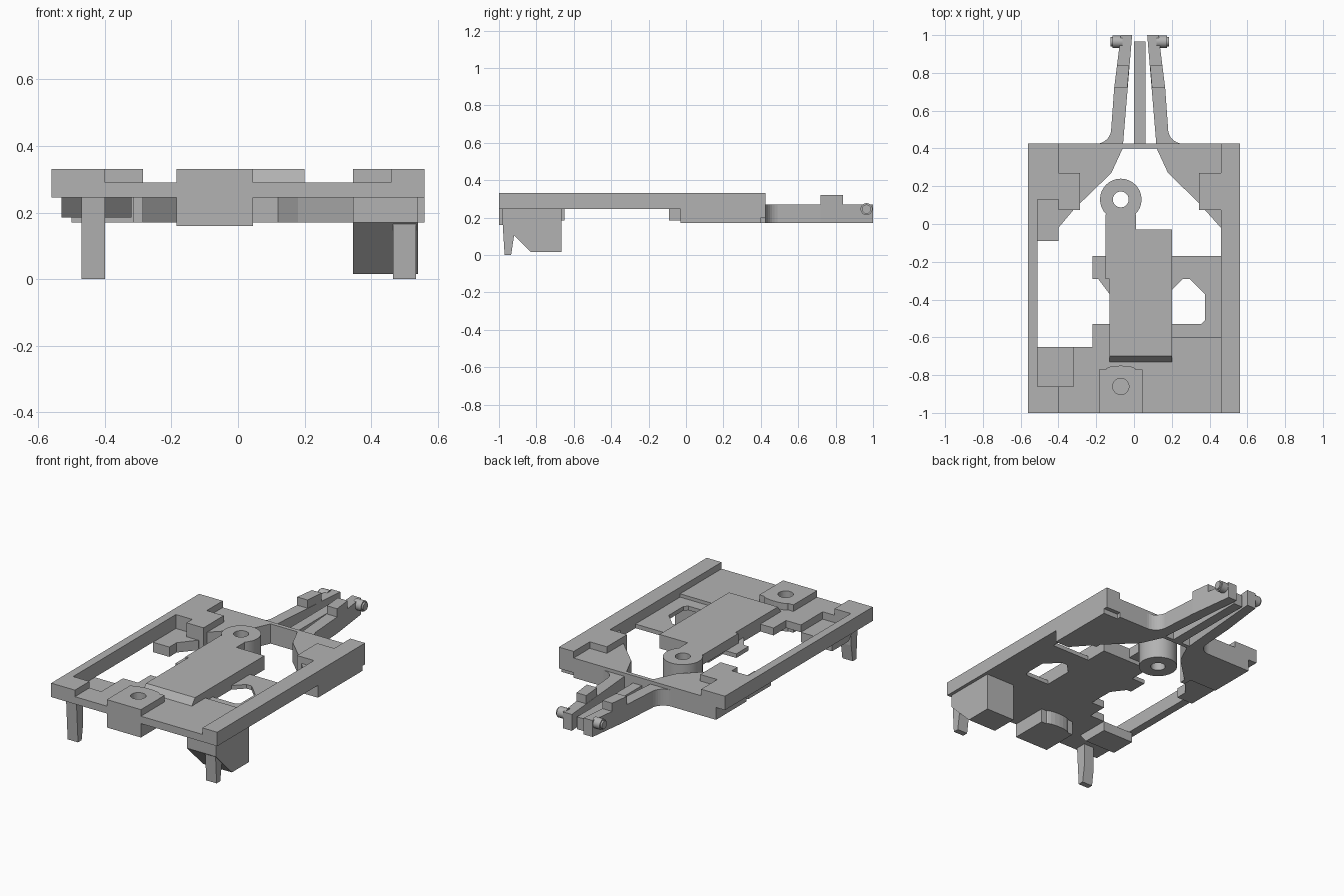
import bpy
from math import sin, cos, pi

old = bpy.data.objects.get("Cube")
if old:
    bpy.data.objects.remove(old, do_unlink=True)

grey = bpy.data.materials.new("plain_grey")
grey.use_nodes = True
shade = (0.45, 0.45, 0.45, 1)
grey.diffuse_color = shade
grey.node_tree.nodes["Principled BSDF"].inputs["Base Color"].default_value = shade

# Shared levels and edges
underside, sill, plate_top, deck, top = 0.17, 0.245, 0.27, 0.29, 0.33
front, rear = -1, 0.425
half_width = 0.56
rail_inner = -0.51
corner_inner = -0.4
deck_left = 0.46
pocket_front, pocket_back, pocket_left = -0.86, -0.65, -0.32
bar_right, bar_left, bar_front, bar_back = -0.13, 0.2, -0.73, -0.03
centre = 0.03
pivot_x, pivot_y = -0.07, 0.13


def circle(x, y, radius, start=0, sweep=2 * pi, count=32):
    angles = [start + sweep * step / count for step in range(count)]
    return [(x + radius * cos(angle), y + radius * sin(angle)) for angle in angles]


def rectangle(left, right, near, far):
    return [(left, near), (right, near), (right, far), (left, far)]


def prism(name, outline, low, high, holes=(), sideways=False, smooth=False):
    """Extrude an outline along z, or a (y, z) outline along x when sideways."""
    curve = bpy.data.curves.new(name, "CURVE")
    curve.dimensions = "2D"
    curve.fill_mode = "BOTH"
    curve.extrude = (high - low) / 2
    for loop in [outline, *holes]:
        spline = curve.splines.new("POLY")
        spline.points.add(len(loop) - 1)
        for point, (across, along) in zip(spline.points, loop):
            point.co = (across, along, 0, 1)
        spline.use_cyclic_u = True
    part = bpy.data.objects.new(name, curve)
    bpy.context.collection.objects.link(part)
    middle = (low + high) / 2
    if sideways:
        part.rotation_euler = (pi / 2, 0, pi / 2)
        part.location.x = middle
    else:
        part.location.z = middle
    bpy.ops.object.select_all(action="DESELECT")
    part.select_set(True)
    bpy.context.view_layer.objects.active = part
    bpy.ops.object.convert(target="MESH")
    part = bpy.context.object
    part.data.materials.clear()
    part.data.materials.append(grey)
    if smooth:
        bpy.ops.object.shade_smooth_by_angle()
    else:
        bpy.ops.object.shade_flat()


def box(name, left, right, near, far, low, high):
    prism(name, rectangle(left, right, near, far), low, high)


# Side rails and raised corners
box("right_rail", -half_width, rail_inner, front, rear, sill, top)
box("left_rail", deck_left, half_width, front, rear, sill, top)
box("front_corner", rail_inner, corner_inner, front, pocket_front, sill, top)
box("rear_corner", rail_inner, corner_inner, pivot_y, rear, sill, top)

# Front deck, stepping back around the front pocket
step_left, step_back, deck_back = -0.22, -0.53, -0.6
prism("front_deck", [(rail_inner, front), (deck_left, front), (deck_left, deck_back), (bar_left, deck_back),
                     (bar_left, step_back), (step_left, step_back), (step_left, pocket_back),
                     (pocket_left, pocket_back), (pocket_left, pocket_front), (rail_inner, pocket_front)],
      sill, deck)

# Lower plate with a cut corner window, and its side tab
plate_back = -0.17
window_back, window_left, cut = -0.29, 0.375, 0.08
bevel = 0.02
window = [(bar_left, step_back), (window_left - bevel, step_back), (window_left, step_back + bevel),
          (window_left, window_back - cut), (window_left - cut, window_back),
          (bar_left + cut - bevel, window_back), (bar_left, window_back - cut + bevel)]
prism("lower_plate", rectangle(bar_right, deck_left, deck_back, plate_back), sill, plate_top, holes=[window])
prism("plate_tab", [(step_left, plate_back), (step_left, window_back), (step_left + centre, window_back),
                    (bar_right, window_back - cut), (bar_right, plate_back)], sill, plate_top)

# Pocket floors beside the right rail
pocket_bottom = 0.185
prism("front_pocket", [(pocket_front, sill), (pocket_front + 0.05, pocket_bottom),
                       (pocket_back, pocket_bottom), (pocket_back, sill)],
      rail_inner - bevel, pocket_left, sideways=True)
gusset_front, gusset_back = -0.02, 0.075
prism("rear_pocket", [(rail_inner, -0.09), (corner_inner, -0.09), (corner_inner, gusset_front),
                      (pocket_left, gusset_back), (pocket_left, pivot_y), (rail_inner, pivot_y)],
      pocket_bottom, sill)

# Rear crossbar, shoulders, arms and pins, mirrored about the tongue
shoulder_inner, shoulder_back = 0.315, 0.27
root_inner, root_outer, root_y = 0.09, 0.15, 0.4
bump_front, bump_back = 0.72, 0.84
pin_y, pin_z = 0.965, 0.245
for label, side in (("right_", -1), ("left_", 1)):
    def mirror(loop):
        return [(centre + side * offset, along) for offset, along in loop]

    outer = deck_left - centre
    inner_edge = [(shoulder_inner, gusset_back), (shoulder_inner, 0.11), (root_outer, shoulder_back),
                  (root_inner, root_y), (0, root_y)]
    # The right gusset stops at its pocket, the left one runs out to the rail
    if side > 0:
        start = [(outer, gusset_front), (shoulder_inner + centre, gusset_back)]
    else:
        start = [(half_width - centre, pivot_y), (shoulder_inner + centre, pivot_y),
                 (shoulder_inner + centre, gusset_back)]
    end = [(0, rear), (start[0][0], rear)]
    prism(label + "crossbar", mirror(start + inner_edge + end), underside, deck)

    shoulder = [(outer, gusset_back), (shoulder_inner, gusset_back),
                (shoulder_inner, shoulder_back), (outer, shoulder_back)]
    prism(label + "shoulder", mirror(shoulder), sill, top)

    radius = 0.08
    fillet = circle(root_outer + radius, rear + radius, radius, -pi / 2, -pi / 2, 8)
    arm = [(root_inner, root_y), (root_outer + radius, root_y), *fillet,
           (0.135, bump_front), (0.1, 1), (0.04, 1)]
    arm_top = shoulder_back
    prism(label + "arm", mirror(arm), underside, arm_top)
    bump = [(0.065, bump_front), (0.135, bump_front), (0.12, bump_back), (0.055, bump_back)]
    prism(label + "arm_bump", mirror(bump), arm_top, 0.32)

    for part, radius, reach in (("pin", 0.024, 0.155), ("pin_head", 0.032, 0.145)):
        ends = sorted((centre + side * root_inner, centre + side * reach))
        prism(label + part, circle(pin_y, pin_z, radius), *ends, sideways=True, smooth=True)

box("left_crossbar_end", deck_left, half_width, bar_back, root_y, underside, sill)
box("left_crossbar_lip", deck_left, half_width, root_y, rear, 0.2, sill)
box("tongue", 0, 2 * centre, root_y, pin_y, underside, sill)

# Central bar with sloped front end, neck and pivot ring
prism("central_bar", [(bar_front, sill), (bar_front, deck), (bar_front + centre, top), (bar_back, top),
                      (bar_back, sill)], bar_right, bar_left, sideways=True)
box("bar_neck", pivot_x - cut, pivot_x + cut, window_back, pivot_y - cut, plate_top, top)
prism("pivot_ring", circle(pivot_x, pivot_y, 0.11), underside, top,
      holes=[circle(pivot_x, pivot_y, 0.042)], smooth=True)

# Front block with a blind hole and a shallow rounded back
block_back, block_half = -0.77, 0.115
bulge = [(pivot_x + cut * cos(turn * pi / 8), block_back + bevel * sin(turn * pi / 8))
         for turn in range(9)]
block = [(pivot_x - block_half, front), (pivot_x + block_half, front),
         (pivot_x + block_half, block_back), *bulge, (pivot_x - block_half, block_back)]
prism("front_block_base", block, 0.16, sill)
prism("front_block_top", block, sill, top, holes=[circle(pivot_x, pocket_front, 0.043)])

# Wedge block and tapered feet under the front
foot_front, foot_back, taper = -0.985, -0.92, 0.015
prism("wedge_block", [(foot_front, sill), (foot_front, underside), (-0.83, taper),
                      (pocket_back - taper, taper), (pocket_back - taper, sill)],
      0.345, 0.54, sideways=True)
foot = [(foot_front, sill), (foot_front + taper, 0), (foot_back - taper, 0),
        (foot_back, 0.1), (foot_back, sill)]
for name, edge in (("right_foot", -0.47), ("left_foot", 0.465)):
    prism(name, foot, edge, edge + 0.07, sideways=True)
